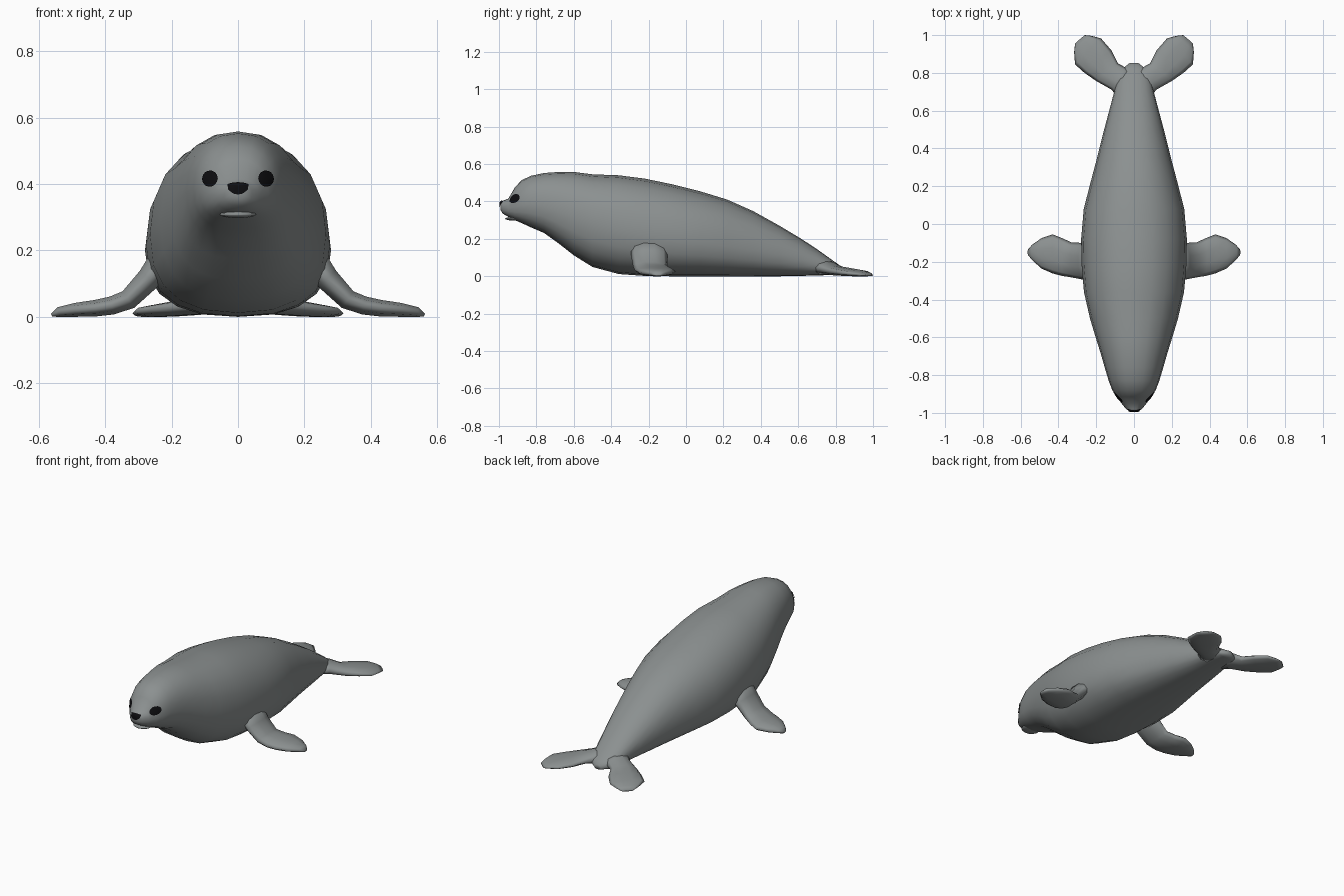
import bpy, bmesh, math
from mathutils import Vector
from mathutils.bvhtree import BVHTree

if "Cube" in bpy.data.objects:
    bpy.data.objects.remove(bpy.data.objects["Cube"])


def material(name, rgb):
    m = bpy.data.materials.new(name)
    m.diffuse_color = (*rgb, 1)
    m.use_nodes = True
    m.node_tree.nodes["Principled BSDF"].inputs["Base Color"].default_value = m.diffuse_color
    return m


GREY = material("seal grey", (0.26, 0.28, 0.28))
BLACK = material("eye black", (0.004, 0.004, 0.005))


def finish(name, bm, mat, mirror=False):
    me = bpy.data.meshes.new(name)
    bm.to_mesh(me)
    ob = bpy.data.objects.new(name, me)
    bpy.context.collection.objects.link(ob)
    me.materials.append(mat)
    for p in me.polygons:
        p.use_smooth = True
    if mirror:
        ob.modifiers.new("Mirror", 'MIRROR')
    return ob


def loft(rings):
    """Skin closed rings of points and cap both ends."""
    bm = bmesh.new()
    rows = [[bm.verts.new(p) for p in r] for r in rings]
    n = len(rows[0])
    for a, b in zip(rows, rows[1:]):
        for i in range(n):
            j = (i + 1) % n
            bm.faces.new((a[i], a[j], b[j], b[i]))
    bm.faces.new(rows[0])
    bm.faces.new(rows[-1])
    bmesh.ops.recalc_face_normals(bm, faces=bm.faces[:])
    return bm


def spow(v, p):
    return math.copysign(abs(v) ** p, v)


def body_ring(y, w, low, mid, high, n=20):
    pts = []
    for i in range(n):
        a = 2 * math.pi * i / n
        c, s = math.cos(a), math.sin(a)
        e = 2 / 2.2 if s >= 0 else 2 / 2.5
        z = mid + spow(s, e) * (high - mid if s >= 0 else mid - low)
        pts.append((w * spow(c, e), y, z))
    return pts


# Body and head: y, half width, bottom, widest height, top
stations = [
    (-0.992, 0.022, 0.355, 0.378, 0.398), (-0.98, 0.042, 0.335, 0.37, 0.404),
    (-0.95, 0.066, 0.318, 0.365, 0.415), (-0.915, 0.092, 0.30, 0.37, 0.475),
    (-0.88, 0.115, 0.285, 0.38, 0.513), (-0.83, 0.134, 0.262, 0.385, 0.537),
    (-0.76, 0.155, 0.232, 0.375, 0.552), (-0.68, 0.178, 0.175, 0.35, 0.558),
    (-0.60, 0.203, 0.112, 0.32, 0.558), (-0.50, 0.233, 0.05, 0.285, 0.545),
    (-0.36, 0.265, 0.012, 0.25, 0.54), (-0.22, 0.277, 0.002, 0.22, 0.522),
    (-0.08, 0.28, 0.0, 0.20, 0.493), (0.08, 0.266, 0.0, 0.18, 0.453),
    (0.22, 0.23, 0.0, 0.16, 0.41), (0.36, 0.193, 0.0, 0.14, 0.348),
    (0.50, 0.158, 0.0, 0.115, 0.27), (0.62, 0.126, 0.002, 0.085, 0.198),
    (0.70, 0.105, 0.005, 0.065, 0.145), (0.77, 0.088, 0.006, 0.045, 0.095),
    (0.82, 0.065, 0.008, 0.032, 0.06), (0.853, 0.022, 0.012, 0.025, 0.04),
]
bm = loft([body_ring(*s) for s in stations])
surface = BVHTree.FromBMesh(bm)
finish("body", bm, GREY)

# Lower lip, a small rounded ledge under the muzzle
bm = bmesh.new()
bmesh.ops.create_uvsphere(bm, u_segments=14, v_segments=8, radius=1)
for v in bm.verts:
    v.co = Vector((v.co.x * 0.056, -0.915 + v.co.y * 0.052, 0.308 + v.co.z * 0.011))
finish("lower_lip", bm, GREY)


def flipper(name, sections, n=10):
    """Sections: leading edge point, trailing edge point, half thickness."""
    A = [Vector(s[0]) for s in sections]
    B = [Vector(s[1]) for s in sections]
    C = [(a + b) / 2 for a, b in zip(A, B)]
    rings = []
    for i, s in enumerate(sections):
        along = C[min(i + 1, len(C) - 1)] - C[max(i - 1, 0)]
        half = (B[i] - A[i]) / 2
        up = half.cross(along).normalized() * s[2]
        ring = []
        for k in range(n):
            t = 2 * math.pi * k / n
            p = C[i] + half * math.cos(t) + up * math.sin(t)
            p.z = max(p.z, 0)
            ring.append(p)
        rings.append(ring)
    finish(name, loft(rings), GREY, mirror=True)


# Front flippers: x, z, front y, back y, half thickness
front = [(0.22, 0.18, -0.29, -0.10, 0.045), (0.268, 0.115, -0.295, -0.10, 0.038),
         (0.33, 0.052, -0.283, -0.098, 0.032), (0.38, 0.034, -0.275, -0.075, 0.029),
         (0.43, 0.026, -0.262, -0.055, 0.026), (0.49, 0.021, -0.236, -0.075, 0.022),
         (0.54, 0.014, -0.19, -0.11, 0.016), (0.561, 0.005, -0.165, -0.135, 0.005)]
flipper("front_flippers", [((x, y0, z), (x, y1, z), t) for x, z, y0, y1, t in front])

# Rear flippers: outer edge xy, inner edge xy, height, half thickness
rear = [((0.085, 0.67), (0.0, 0.79), 0.05, 0.042),
        ((0.12, 0.712), (0.04, 0.826), 0.042, 0.034),
        ((0.20, 0.757), (0.085, 0.85), 0.03, 0.026),
        ((0.262, 0.80), (0.12, 0.92), 0.023, 0.022),
        ((0.312, 0.845), (0.175, 0.983), 0.017, 0.018),
        ((0.317, 0.91), (0.225, 0.996), 0.011, 0.012),
        ((0.312, 0.955), (0.26, 1.0), 0.005, 0.005)]
flipper("rear_flippers", [((*a, z), (*b, z), t) for a, b, z, t in rear])


def face_plate(name, outline, mirror=False):
    """Thin painted plate that follows the face surface."""
    c = sum((Vector(p) for p in outline), Vector((0, 0))) / len(outline)
    bm = bmesh.new()

    def drop(p):
        hit, normal, _, _ = surface.ray_cast(Vector((p.x, -2, p.y)), Vector((0, 1, 0)))
        if hit is None:
            hit, normal, _, _ = surface.find_nearest(Vector((p.x, -0.98, p.y)))
        return bm.verts.new(hit + normal * 0.004)

    rows = [[drop(c.lerp(Vector(p), f)) for p in outline] for f in (0.33, 0.67, 1)]
    mid, n = drop(c), len(outline)
    for i in range(n):
        j = (i + 1) % n
        bm.faces.new((mid, rows[0][i], rows[0][j]))
        for a, b in zip(rows, rows[1:]):
            bm.faces.new((a[i], b[i], b[j], a[j]))
    bmesh.ops.recalc_face_normals(bm, faces=bm.faces[:])
    if sum(f.normal.y for f in bm.faces) > 0:
        bmesh.ops.reverse_faces(bm, faces=bm.faces[:])
    finish(name, bm, BLACK, mirror)


# Eyes and nose
face_plate("eyes", [(0.082 + 0.023 * math.cos(math.tau * i / 14),
                     0.415 + 0.024 * math.sin(math.tau * i / 14)) for i in range(14)], True)
face_plate("nose", [(-0.03, 0.397), (-0.027, 0.382), (-0.014, 0.371), (0, 0.368), (0.014, 0.371),
                    (0.027, 0.382), (0.03, 0.397), (0.015, 0.401), (0, 0.402), (-0.015, 0.401)])
